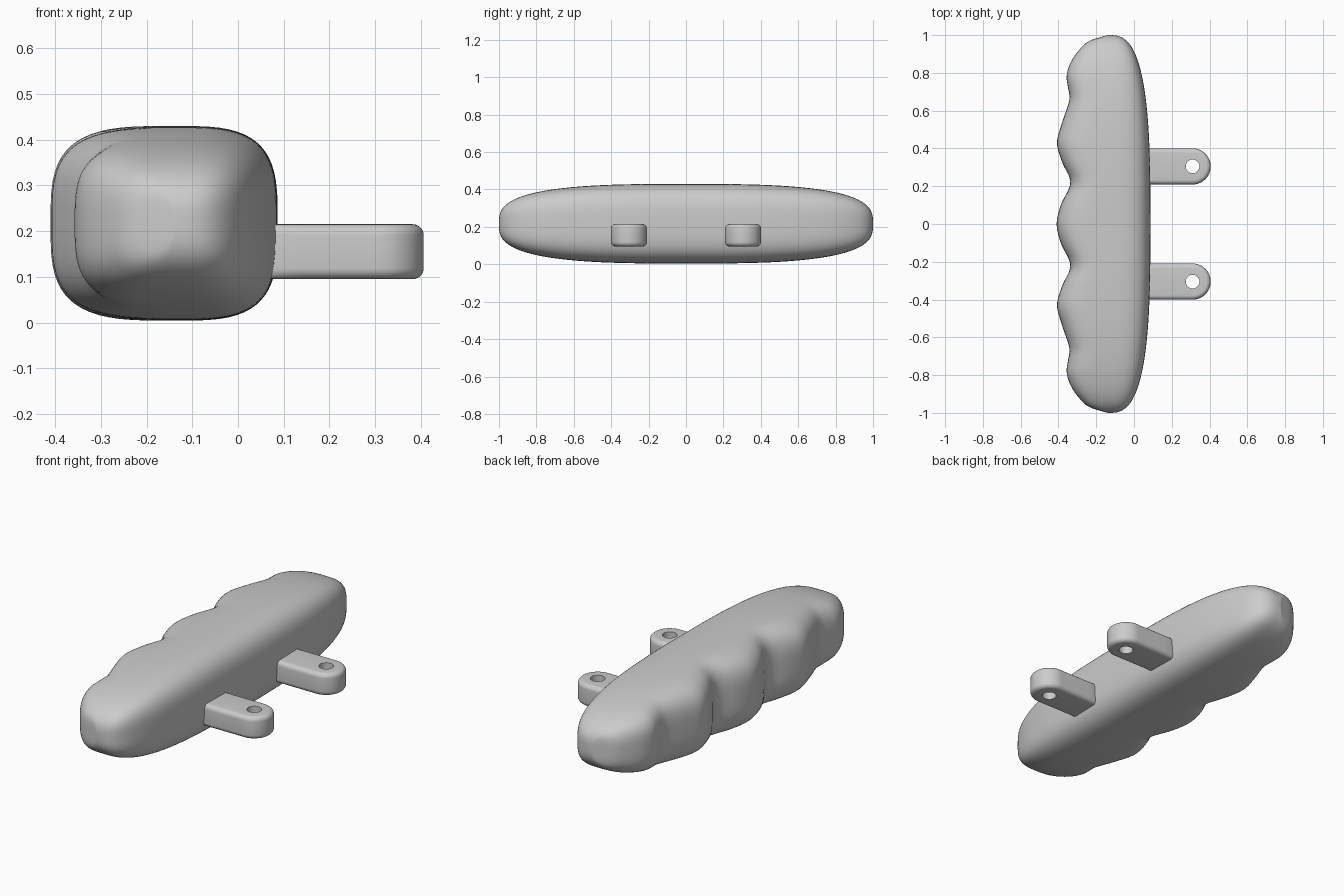
import bpy, bmesh
from math import sin, cos, pi, radians, copysign

cube = bpy.data.objects.get("Cube")
if cube:
    bpy.data.objects.remove(cube)

grey = bpy.data.materials.new("plain grey")
grey.use_nodes = True
grey.diffuse_color = (0.6, 0.6, 0.6, 1)
grey.node_tree.nodes["Principled BSDF"].inputs["Base Color"].default_value = (0.6, 0.6, 0.6, 1)


def loft(name, rings, closed=False, tips=None):
    """Skin equal-length rings; either close the loop or cap with tip points."""
    bm = bmesh.new()
    rows = [[bm.verts.new(p) for p in ring] for ring in rings]
    n = len(rows[0])
    pairs = list(zip(rows, rows[1:]))
    if closed:
        pairs.append((rows[-1], rows[0]))
    for a, b in pairs:
        for i in range(n):
            j = (i + 1) % n
            bm.faces.new((a[i], a[j], b[j], b[i]))
    for tip, row in zip(tips or (), (rows[0], rows[-1])):
        v = bm.verts.new(tip)
        for i in range(n):
            bm.faces.new((v, row[i], row[(i + 1) % n]))
    bmesh.ops.recalc_face_normals(bm, faces=bm.faces)
    mesh = bpy.data.meshes.new(name)
    bm.to_mesh(mesh)
    bm.free()
    mesh.materials.append(grey)
    obj = bpy.data.objects.new(name, mesh)
    bpy.context.collection.objects.link(obj)
    bpy.ops.object.select_all(action="DESELECT")
    obj.select_set(True)
    bpy.context.view_layer.objects.active = obj
    bpy.ops.object.shade_smooth_by_angle(angle=radians(40))
    return obj


# Grip: rounded-square sections, with finger swells along the -x side
AXIS_X, AXIS_Z = -0.14, 0.217
SWELL = [(0, .27), (.1, .248), (.22, .197), (.33, .242), (.43, .268), (.54, .24),
         (.66, .202), (.72, .209), (.78, .217), (.85, .198), (.92, .152), (.97, .095), (1, 0)]


def taper(y):
    return max(0, 1 - abs(y) ** 3) ** (1 / 3)


def finger_depth(y):
    """Smooth curve through the swell points, mirrored front to back."""
    y = abs(y)
    k = next(i for i in range(len(SWELL) - 1) if y <= SWELL[i + 1][0])

    def slope(i):
        if i == 0:
            return 0
        a, b = SWELL[i - 1], SWELL[min(i + 1, len(SWELL) - 1)]
        return (b[1] - a[1]) / (b[0] - a[0])

    (y0, d0), (y1, d1) = SWELL[k], SWELL[k + 1]
    h = y1 - y0
    t = (y - y0) / h
    return ((1 + 2 * t) * (1 - t) ** 2 * d0 + t * (1 - t) ** 2 * h * slope(k)
            + t * t * (3 - 2 * t) * d1 + t * t * (t - 1) * h * slope(k + 1))


def power(v):
    return copysign(abs(v) ** (2 / 3.4), v)


def section(y):
    ring = []
    for i in range(64):
        a = 2 * pi * (i + 0.5) / 64
        depth = 0.227 * taper(y) if cos(a) > 0 else finger_depth(y)
        ring.append((AXIS_X + depth * power(cos(a)), y,
                     AXIS_Z + 0.213 * taper(y) * power(sin(a))))
    return ring


STEPS = 110
grip_rings = [section(-cos(pi * i / STEPS)) for i in range(1, STEPS)]
loft("finger_grip", grip_rings, tips=[(AXIS_X, -1, AXIS_Z), (AXIS_X, 1, AXIS_Z)])

# Mounting tabs: round-ended lugs with softened edges and a through hole
HOLE_X, HALF_W, HOLE_R, SOFT = 0.31, 0.096, 0.036, 0.024
BOTTOM, TOP = 0.095, 0.215


def tab_ring(y, z, inset=None):
    """Hole outline when inset is None, otherwise the inset outer outline."""
    ring = []
    for i in range(64):
        a = 2 * pi * i / 64
        r = HOLE_R
        if inset is not None:
            r = HALF_W - inset
            if cos(a) < 0:
                r = min(r / max(abs(sin(a)), 1e-6), 0.28 / -cos(a))
        ring.append((HOLE_X + r * cos(a), y + r * sin(a), z))
    return ring


for name, y in (("front_tab", -0.305), ("back_tab", 0.305)):
    rings = [tab_ring(y, TOP)]
    arc = [pi / 2 * i / 6 for i in range(7)]
    rings += [tab_ring(y, TOP - SOFT * (1 - cos(a)), SOFT * (1 - sin(a))) for a in arc]
    rings += [tab_ring(y, BOTTOM + SOFT * (1 - cos(a)), SOFT * (1 - sin(a))) for a in reversed(arc)]
    rings.append(tab_ring(y, BOTTOM))
    loft(name, rings, closed=True)
